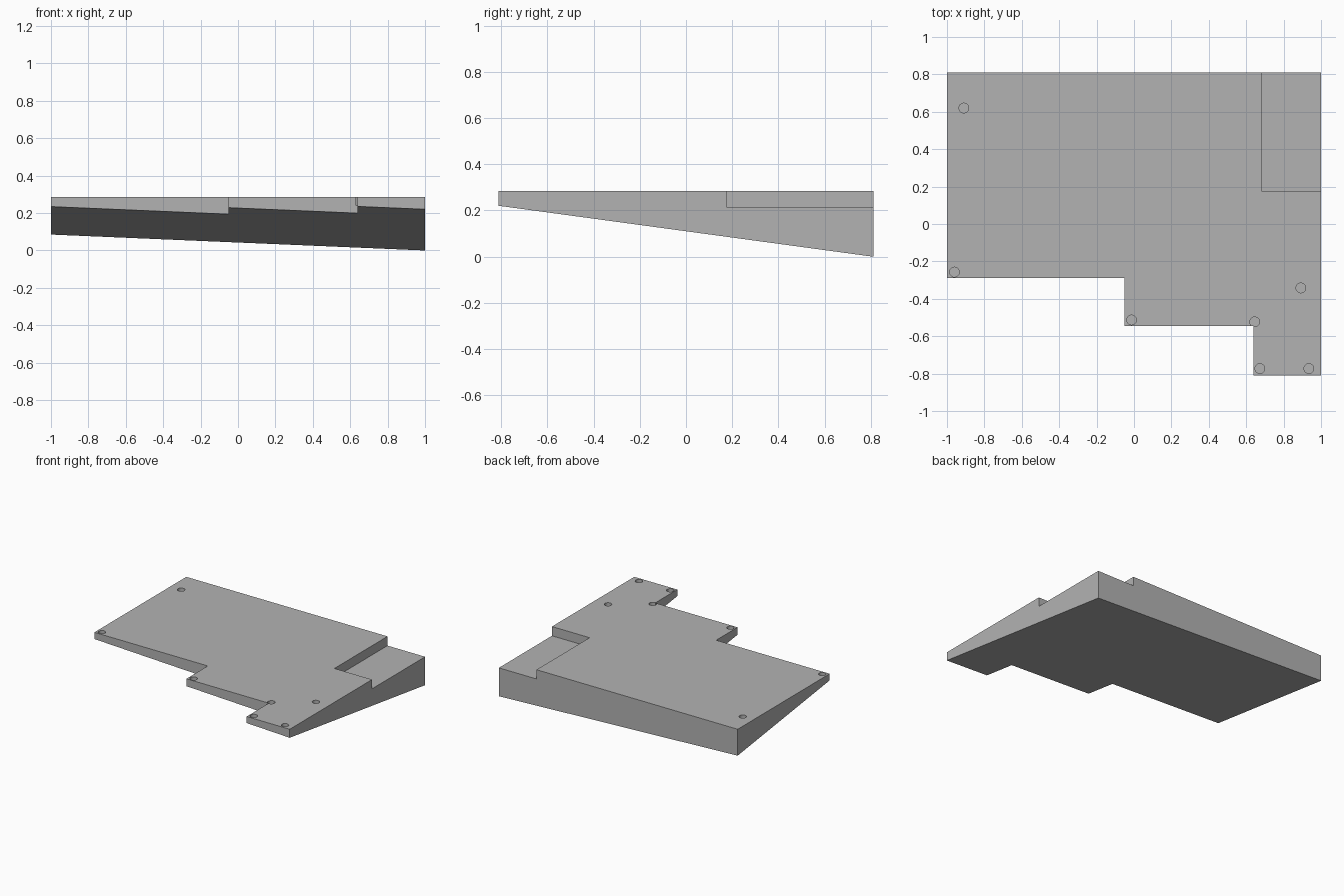
import bpy, bmesh

cube = bpy.data.objects.get("Cube")
if cube:
    bpy.data.objects.remove(cube, do_unlink=True)

TOP = 0.285
LEDGE = 0.215

grey = bpy.data.materials.new("plain_grey")
grey.use_nodes = True
colour = (0.45, 0.45, 0.45, 1)
grey.diffuse_color = colour
grey.node_tree.nodes["Principled BSDF"].inputs["Base Color"].default_value = colour


def underside(x, y):
    """Height of the tilted base plane."""
    return 0.0425 * (1 - x) + 0.136 * (0.81 - y)


def make_object(name, bm):
    bmesh.ops.recalc_face_normals(bm, faces=bm.faces)
    mesh = bpy.data.meshes.new(name)
    bm.to_mesh(mesh)
    bm.free()
    mesh.materials.append(grey)
    obj = bpy.data.objects.new(name, mesh)
    bpy.context.collection.objects.link(obj)
    return obj


def cut(target, cutter):
    mod = target.modifiers.new(cutter.name, "BOOLEAN")
    mod.operation = "DIFFERENCE"
    mod.solver = "EXACT"
    mod.object = cutter
    cutter.hide_render = True
    bpy.context.view_layer.objects.active = target
    bpy.ops.object.modifier_apply(modifier=mod.name)
    bpy.data.objects.remove(cutter, do_unlink=True)


# Stepped wedge: flat top, underside sloping two ways
outline = [(-1, 0.81), (-1, -0.29), (-0.05, -0.29), (-0.05, -0.545),
           (0.64, -0.545), (0.64, -0.81), (1, -0.81), (1, 0.81)]
bm = bmesh.new()
upper = [bm.verts.new((x, y, TOP)) for x, y in outline]
lower = [bm.verts.new((x, y, underside(x, y))) for x, y in outline]
bm.faces.new(upper)
bm.faces.new(lower[::-1])
for i in range(len(outline)):
    j = (i + 1) % len(outline)
    bm.faces.new((upper[i], lower[i], lower[j], upper[j]))
wedge = make_object("stepped_wedge", bm)

# Lowered ledge in the back left corner
bm = bmesh.new()
bmesh.ops.create_cube(bm, size=1)
for v in bm.verts:
    v.co.x = 0.685 if v.co.x < 0 else 1.1
    v.co.y = 0.175 if v.co.y < 0 else 0.9
    v.co.z = LEDGE if v.co.z < 0 else 0.4
cut(wedge, make_object("ledge_cutter", bm))

# Shallow round holes in the top
holes = [(-0.91, 0.62), (-0.96, -0.257), (-0.013, -0.513), (0.645, -0.523),
         (0.673, -0.773), (0.935, -0.773), (0.892, -0.342)]
for x, y in holes:
    bm = bmesh.new()
    bmesh.ops.create_cone(bm, cap_ends=True, segments=32,
                          radius1=0.026, radius2=0.026, depth=0.1)
    bmesh.ops.translate(bm, verts=bm.verts, vec=(x, y, TOP + 0.005))
    cut(wedge, make_object("hole_cutter", bm))

# Crisp edges with smooth hole walls
bpy.ops.object.select_all(action="DESELECT")
wedge.select_set(True)
bpy.context.view_layer.objects.active = wedge
bpy.ops.object.shade_smooth_by_angle()
